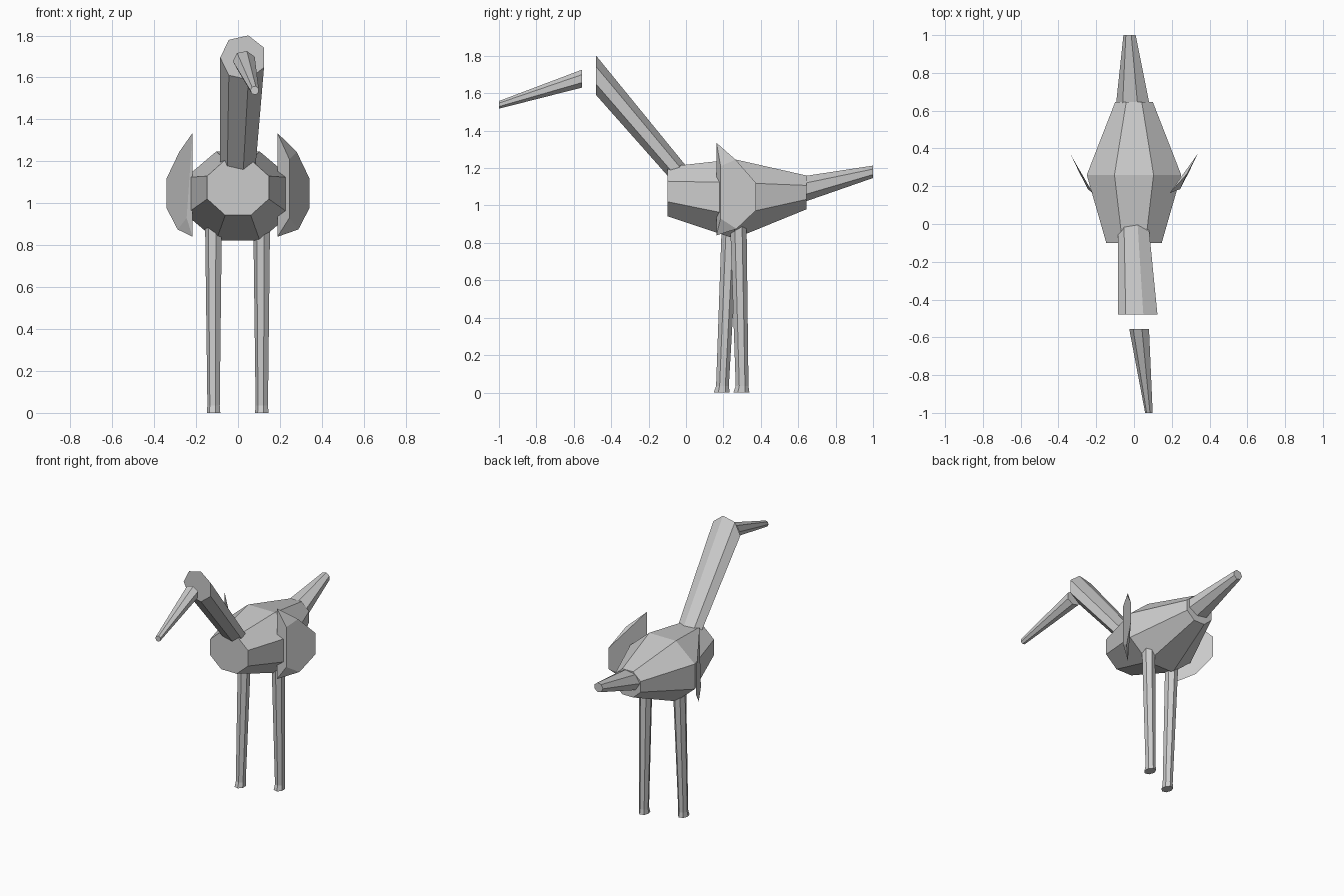
import bpy, bmesh, math
from mathutils import Vector

if "Cube" in bpy.data.objects:
    bpy.data.objects.remove(bpy.data.objects["Cube"], do_unlink=True)

grey = bpy.data.materials.new("plain grey")
grey.use_nodes = True
COLOUR = (0.6, 0.6, 0.6, 1)
grey.diffuse_color = COLOUR
grey.node_tree.nodes["Principled BSDF"].inputs["Base Color"].default_value = COLOUR


def finish(bm, name):
    bmesh.ops.recalc_face_normals(bm, faces=bm.faces)
    mesh = bpy.data.meshes.new(name)
    bm.to_mesh(mesh)
    bm.free()
    mesh.materials.append(grey)
    obj = bpy.data.objects.new(name, mesh)
    bpy.context.collection.objects.link(obj)
    return obj


def loft(name, sections, sides, start, upright=False):
    """Capped tube through polygon sections (centre, radius across, radius other)."""
    bm = bmesh.new()
    rings = []
    for centre, ra, rb in sections:
        ring = []
        for i in range(sides):
            a = start + math.tau * i / sides
            u, v = ra * math.cos(a), rb * math.sin(a)
            offset = Vector((u, v, 0)) if upright else Vector((u, 0, v))
            ring.append(bm.verts.new(Vector(centre) + offset))
        rings.append(ring)
    for r, s in zip(rings, rings[1:]):
        for i in range(sides):
            j = (i + 1) % sides
            bm.faces.new((r[i], r[j], s[j], s[i]))
    bm.faces.new(rings[0])
    bm.faces.new(rings[-1])
    return finish(bm, name)


# Body: eight-sided barrel with flat sides
k = 1 / math.cos(math.pi / 8)
loft("body", [((0, -0.1, 1.075), 0.147 * k, 0.132 * k),
              ((0, 0.26, 1.035), 0.25 * k, 0.212 * k),
              ((0, 0.645, 1.07), 0.1 * k, 0.09 * k)], 8, math.pi / 8)

# Neck, beak and tail: seven-sided tapering tubes cut square to the length
loft("neck", [((0, 0, 1.13), 0.085, 0.084),
              ((0.025, -0.48, 1.695), 0.11, 0.108)], 7, math.pi)
loft("beak", [((0.03, -0.557, 1.678), 0.055, 0.049),
              ((0.08, -1, 1.538), 0.021, 0.021)], 7, math.pi)
loft("tail", [((0.002, 0.56, 1.07), 0.105, 0.078),
              ((-0.022, 1, 1.18), 0.034, 0.034)], 7, math.pi)

# Legs: slim columns with a small flared foot
for side, top_y, foot_y in ((1, 0.28, 0.3), (-1, 0.235, 0.195)):
    loft("left_leg" if side > 0 else "right_leg",
         [((side * 0.115, foot_y - 0.004, 0), 0.034, 0.044),
          ((side * 0.115, foot_y, 0.035), 0.031, 0.035),
          ((side * 0.115, top_y, 0.9), 0.042, 0.045)], 7, math.pi, True)

# Wings: faceted half discs with an outer ridge
for side, root in ((1, 0.188), (-1, 0.217)):
    points = [(root, 0.163, 1.335), (0.28, 0.265, 1.245), (0.34, 0.375, 1.12),
              (0.34, 0.375, 0.975), (0.288, 0.27, 0.875), (root, 0.163, 0.84),
              (0.245, 0.185, 1.21), (0.245, 0.185, 0.93)]
    bm = bmesh.new()
    for x, y, z in points:
        bm.verts.new((side * x, y, z))
    bmesh.ops.convex_hull(bm, input=bm.verts)
    bmesh.ops.dissolve_limit(bm, angle_limit=0.1, verts=bm.verts, edges=bm.edges)
    finish(bm, "left_wing" if side > 0 else "right_wing")
